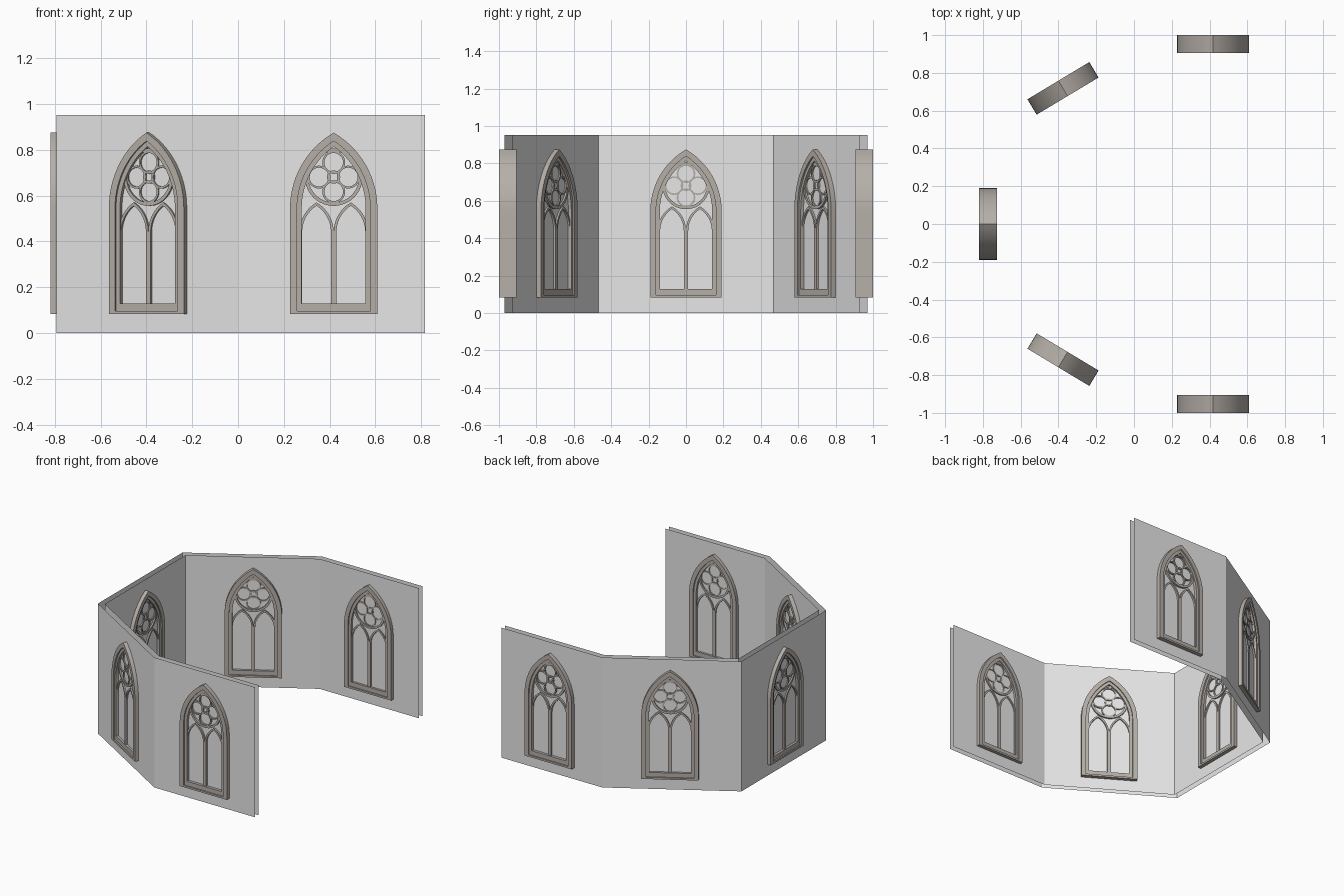
import bpy, bmesh, math

if "Cube" in bpy.data.objects:
    bpy.data.objects.remove(bpy.data.objects["Cube"])


def material(name, rgb):
    m = bpy.data.materials.new(name)
    m.diffuse_color = (*rgb, 1)
    m.use_nodes = True
    m.node_tree.nodes["Principled BSDF"].inputs["Base Color"].default_value = m.diffuse_color
    return m


plaster = material("pale_plaster", (0.8, 0.8, 0.8))
stone = material("warm_stone", (0.47, 0.43, 0.395))


def add_object(name, mesh, mat=None):
    ob = bpy.data.objects.new(name, mesh)
    bpy.context.collection.objects.link(ob)
    if mat:
        mesh.materials.append(mat)
    return ob


# ---- window profiles (x, z) ----
def arch(cx, hw, radius, spring, bottom, n=14):
    """Pointed arch outline: two straight jambs and two arcs."""
    a_top = math.acos((radius - hw) / radius)
    right = [(hw - radius + radius * math.cos(a_top * i / n),
              spring + radius * math.sin(a_top * i / n)) for i in range(n + 1)]
    left = [(-x, z) for x, z in reversed(right[:-1])]
    pts = [(hw, bottom)] + right + left + [(-hw, bottom)]
    return [(cx + x, z) for x, z in pts]


def circle(cx, cz, r, n=32):
    return [(cx + r * math.cos(2 * math.pi * i / n),
             cz + r * math.sin(2 * math.pi * i / n)) for i in range(n)]


def band(bm, outer, inner, d):
    """Closed band between two outlines, reaching d to both sides."""
    rings = [[bm.verts.new((x, y, z)) for x, z in line]
             for line, y in ((outer, -d), (inner, -d), (inner, d), (outer, d))]
    n = len(outer)
    for k in range(4):
        a, b = rings[k], rings[(k + 1) % 4]
        for i in range(n):
            j = (i + 1) % n
            bm.faces.new((a[i], a[j], b[j], b[i]))


bm = bmesh.new()
W, SPRING = 0.191, 0.544
# stepped frame
o1 = arch(0, W, 2 * W, SPRING, 0.083)
o2 = arch(0, W - 0.031, 2 * W - 0.031, SPRING, 0.096)
o3 = arch(0, W - 0.051, 2 * W - 0.051, SPRING, 0.128)
band(bm, o1, o2, 0.0475)
band(bm, o2, o3, 0.038)
# twin lancets, meeting in the mullion
for s in (-1, 1):
    band(bm, arch(s * 0.075, 0.075, 0.15, 0.44, 0.11),
         arch(s * 0.075, 0.063, 0.138, 0.44, 0.124), 0.031)
# rose: ring, four lobes, centre ring
RZ = 0.681
band(bm, circle(0, RZ, 0.126, 40), circle(0, RZ, 0.111, 40), 0.031)
for k in range(4):
    a = k * math.pi / 2
    cx, cz = 0.064 * math.cos(a), RZ + 0.064 * math.sin(a)
    band(bm, circle(cx, cz, 0.050), circle(cx, cz, 0.041), 0.028)
band(bm, circle(0, RZ, 0.029, 24), circle(0, RZ, 0.022, 24), 0.027)
bmesh.ops.recalc_face_normals(bm, faces=bm.faces)
window = bpy.data.meshes.new("gothic_window")
bm.to_mesh(window)
bm.free()
window.materials.append(stone)

# ---- place the five windows ----
A = math.radians(31)
for name, x, y, rot in (("window_front", 0.418, -0.9525, 0),
                        ("window_front_left", -0.376, -0.718, -A),
                        ("window_left", -0.7725, 0, math.pi / 2),
                        ("window_back_left", -0.376, 0.718, A),
                        ("window_back", 0.418, 0.9525, 0)):
    ob = add_object(name, window)
    ob.location = (x, y, 0)
    ob.rotation_euler.z = rot


# ---- walls: an outer and an inner open sheet ----
def sheet(name, half, outward):
    path = half + [(x, -y) for x, y in reversed(half)]
    n = len(path)
    verts = [(x, y, z) for z in (0, 0.953) for x, y in path]
    faces = [(i, i + 1, n + i + 1, n + i) for i in range(n - 1)]
    if outward:
        faces = [f[::-1] for f in faces]
    me = bpy.data.meshes.new(name)
    me.from_pydata(verts, [], faces)
    return add_object(name, me, plaster)


sheet("outer_wall", [(0.816, -0.97), (0.0, -0.97), (-0.793, -0.49)], True)
sheet("inner_wall", [(0.816, -0.93), (0.011, -0.93), (-0.752, -0.467)], False)

# smooth curved edges, keep the steps sharp
bpy.ops.object.select_all(action='DESELECT')
first = bpy.data.objects["window_front"]
first.select_set(True)
bpy.context.view_layer.objects.active = first
bpy.ops.object.shade_smooth_by_angle(angle=math.radians(30))
